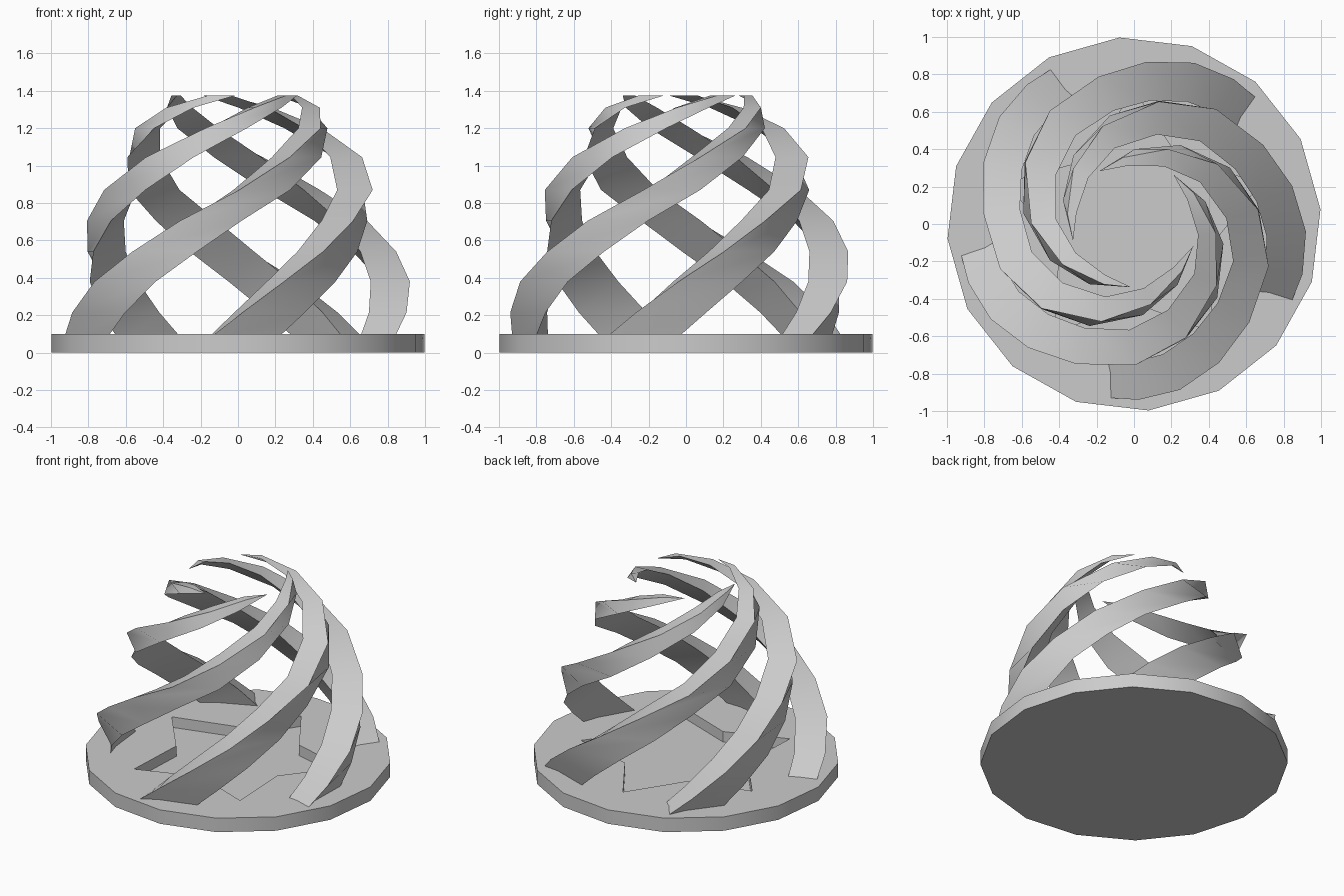
import bpy
from math import radians, cos, sin

if "Cube" in bpy.data.objects:
    bpy.data.objects.remove(bpy.data.objects["Cube"])


def make_object(name, verts, faces):
    mesh = bpy.data.meshes.new(name)
    mesh.from_pydata(verts, [], faces)
    mesh.update()
    obj = bpy.data.objects.new(name, mesh)
    bpy.context.collection.objects.link(obj)
    return obj


def polar(r, deg, z):
    return (r * cos(radians(deg)), r * sin(radians(deg)), z)


def loft(name, rings):
    # closed solid through rings of equal point count (counterclockwise, going up)
    n = len(rings[0])
    faces = [tuple(reversed(range(n)))]
    for k in range(len(rings) - 1):
        a, b = k * n, (k + 1) * n
        for i in range(n):
            j = (i + 1) % n
            faces.append((a + i, a + j, b + j, b + i))
    top = (len(rings) - 1) * n
    faces.append(tuple(top + i for i in range(n)))
    return make_object(name, [p for ring in rings for p in ring], faces)


# Sixteen-sided base plate
base = loft("base_plate", [[polar(1.0, 4.5 + 22.5 * i, z) for i in range(16)]
                           for z in (0.0, 0.1)])
base.data.shade_smooth()
base.data.set_sharp_from_angle(angle=radians(30))

# Five-pointed star recess in the plate
cutter = loft("star_cutter", [[polar(0.42 if i % 2 else 0.715, 90 + 36 * i, z)
                               for i in range(10)] for z in (0.025, 0.2)])
cutter.hide_render = True
cutter.hide_viewport = True
cut = base.modifiers.new("star_recess", 'BOOLEAN')
cut.operation = 'DIFFERENCE'
cut.object = cutter

# Ribbon path: sweep angle, outer radius, height, then the radius factors
# of the leading and the inner corner of the triangular section
path = [(-4, .945, .05, .885, .805), (9, .94, .215, .885, .79),
        (23, .92, .38, .89, .775), (39, .87, .54, .89, .765),
        (57, .81, .705, .89, .76), (80, .755, .87, .89, .75),
        (104, .668, 1.045, .89, .74), (133, .55, 1.2, .89, .76),
        (163, .44, 1.31, .91, .79), (197, .36, 1.375, .94, .87)]

# Five twisted ribbons
for k in range(5):
    start = 46.5 + 72 * k
    rings = [[polar(r, start + s, z), polar(r * lead, start + s + 24, z),
              polar(r * inner, start + s - 3, z)]
             for s, r, z, lead, inner in path]
    ribbon = loft(f"ribbon_{k + 1}", rings)
    ribbon.data.shade_smooth()
    ribbon.data.set_sharp_from_angle(angle=radians(30))
